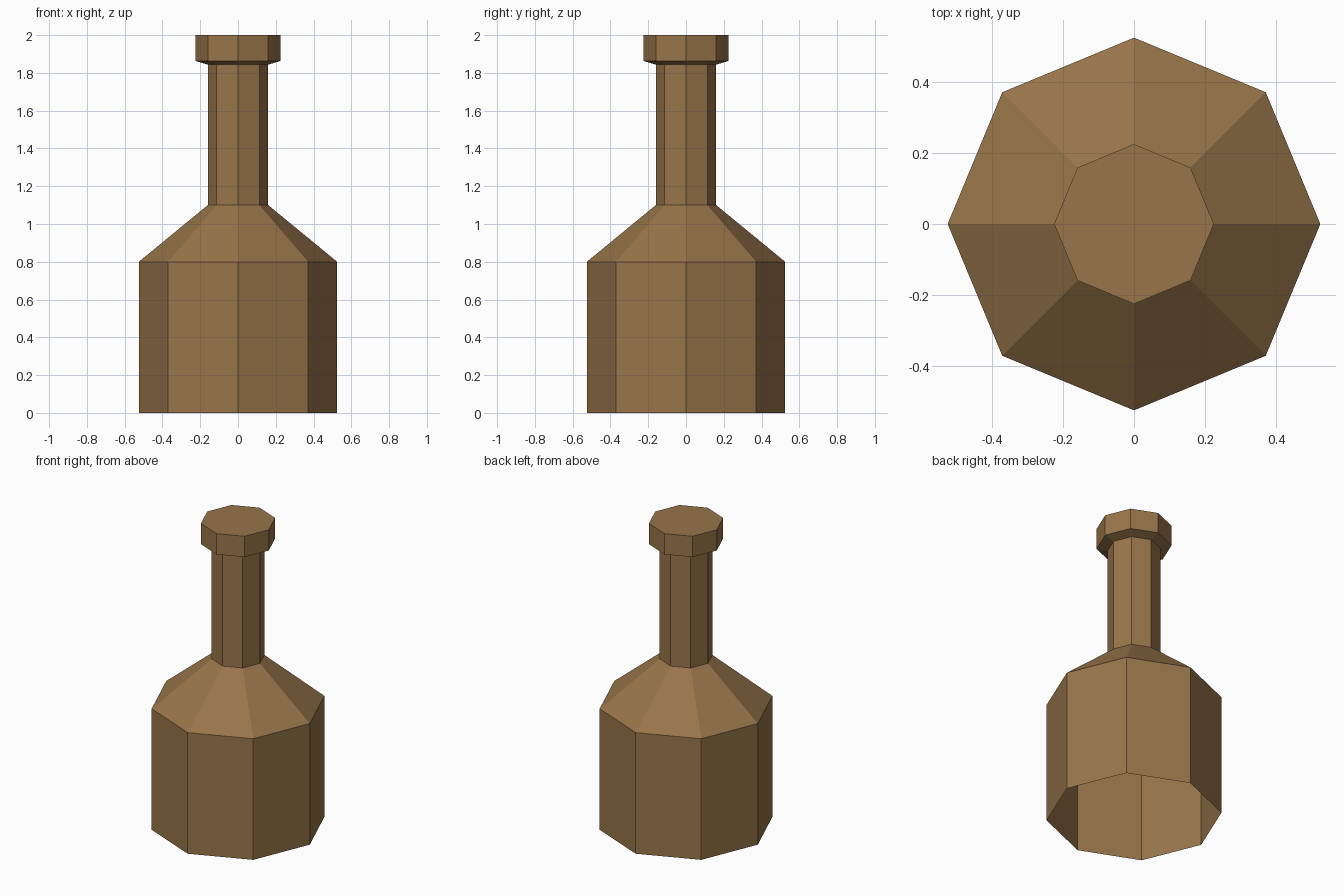
import bpy, bmesh, math

if "Cube" in bpy.data.objects:
    bpy.data.objects.remove(bpy.data.objects["Cube"])

SIDES = 8

brown = bpy.data.materials.new("bottle brown")
brown.diffuse_color = (0.314, 0.178, 0.068, 1.0)
brown.use_nodes = True
brown.node_tree.nodes["Principled BSDF"].inputs["Base Color"].default_value = brown.diffuse_color


def lathe(name, profile, cap_top=False):
    """Turn a (radius, height) profile into an eight-sided open shell."""
    bm = bmesh.new()
    rings = []
    for r, z in profile:
        rings.append([bm.verts.new((r * math.cos(math.tau * i / SIDES),
                                    r * math.sin(math.tau * i / SIDES), z))
                      for i in range(SIDES)])
    for low, high in zip(rings, rings[1:]):
        for i in range(SIDES):
            j = (i + 1) % SIDES
            bm.faces.new((low[i], low[j], high[j], high[i]))
    if cap_top:
        bm.faces.new(rings[-1])
    mesh = bpy.data.meshes.new(name)
    bm.to_mesh(mesh)
    bm.free()
    mesh.materials.append(brown)
    obj = bpy.data.objects.new(name, mesh)
    bpy.context.collection.objects.link(obj)
    return obj


# Body with sloping shoulder, open underneath
lathe("body", [(0.525, 0.0), (0.525, 0.8), (0.16, 1.1)])
# Straight neck
lathe("neck", [(0.16, 1.1), (0.16, 1.844)])
# Lip with a bevelled underside and closed top
lathe("lip", [(0.16, 1.844), (0.225, 1.863), (0.225, 2.0)], cap_top=True)
